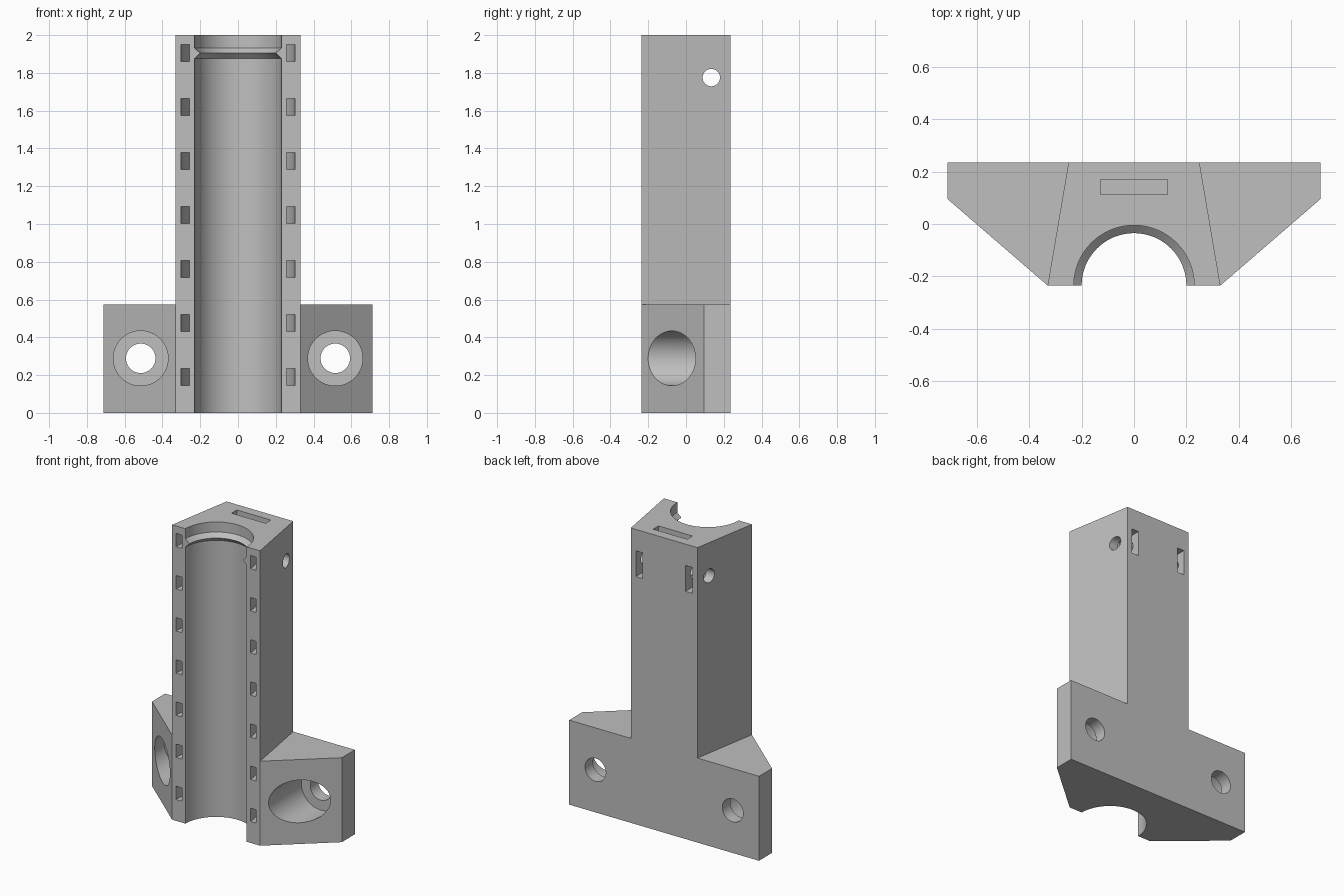
import bpy, bmesh, math
from mathutils import Matrix, Vector

if "Cube" in bpy.data.objects:
    bpy.data.objects.remove(bpy.data.objects["Cube"])

H, BASE_H, YB, YF = 2.0, 0.573, 0.235, -0.235

grey = bpy.data.materials.new("light_grey")
grey.diffuse_color = (0.52, 0.52, 0.52, 1)
grey.use_nodes = True
grey.node_tree.nodes["Principled BSDF"].inputs["Base Color"].default_value = grey.diffuse_color


def finish(bm, name):
    bmesh.ops.recalc_face_normals(bm, faces=bm.faces[:])
    me = bpy.data.meshes.new(name)
    bm.to_mesh(me)
    bm.free()
    me.materials.append(grey)
    ob = bpy.data.objects.new(name, me)
    bpy.context.collection.objects.link(ob)
    return ob


def lathe(name, profile, closed, seg=96):
    """Turn an (r, z) profile around the bore axis."""
    bm = bmesh.new()
    rings = [[bm.verts.new((r * math.cos(2 * math.pi * i / seg),
                            YF + r * math.sin(2 * math.pi * i / seg), z))
              for i in range(seg)] for r, z in profile]
    n = len(rings)
    for k in range(n if closed else n - 1):
        a, b = rings[k], rings[(k + 1) % n]
        for i in range(seg):
            j = (i + 1) % seg
            bm.faces.new((a[i], a[j], b[j], b[i]))
    if not closed:
        bm.faces.new(rings[0])
        bm.faces.new(rings[-1])
    return finish(bm, name)


def rod(name, start, end, r, seg=64):
    """Cylinder between two points."""
    a, b = Vector(start), Vector(end)
    d = b - a
    bm = bmesh.new()
    m = Matrix.Translation((a + b) / 2) @ d.to_track_quat('Z', 'Y').to_matrix().to_4x4()
    bmesh.ops.create_cone(bm, cap_ends=True, segments=seg, radius1=r, radius2=r,
                          depth=d.length, matrix=m)
    return finish(bm, name)


def block(name, x0, x1, y0, y1, z0, z1):
    bm = bmesh.new()
    m = (Matrix.Translation(((x0 + x1) / 2, (y0 + y1) / 2, (z0 + z1) / 2))
         @ Matrix.Diagonal((x1 - x0, y1 - y0, z1 - z0, 1)))
    bmesh.ops.create_cube(bm, size=1, matrix=m)
    return finish(bm, name)


# Holder body: wide chamfered foot with a tapered tower rising from it
outline = [(-0.712, YB), (-0.712, 0.095), (-0.33, YF), (0.33, YF),
           (0.712, 0.095), (0.712, YB), (0.25, YB), (-0.25, YB)]
bm = bmesh.new()
low = [bm.verts.new((x, y, 0)) for x, y in outline]
mid = [bm.verts.new((x, y, BASE_H)) for x, y in outline]
tower = (2, 3, 6, 7)
top = [bm.verts.new((*outline[i], H)) for i in tower]
bm.faces.new(low[::-1])
for i in range(8):
    j = (i + 1) % 8
    bm.faces.new((low[i], low[j], mid[j], mid[i]))
for wing in ((7, 0, 1, 2), (3, 4, 5, 6)):
    bm.faces.new([mid[i] for i in wing])
for k in range(4):
    n = (k + 1) % 4
    bm.faces.new((mid[tower[k]], mid[tower[n]], top[n], top[k]))
bm.faces.new(top)
body = finish(bm, "bearing_holder")

cutters = []
# Half-round bore, leaving a small V-shaped retaining ridge near the top
cutters.append(lathe("bore_cutter", [(0.23, -0.1), (0.23, 1.875), (0.2, 1.905),
                                     (0.23, 1.932), (0.23, 2.1)], False))
# Curved tie channels wrapping around the bore
for i in range(7):
    z = 0.19 + i * 2 / 7
    cutters.append(lathe("tie_channel_cutter", [(0.257, z - 0.045), (0.301, z - 0.045),
                                                (0.301, z + 0.045), (0.257, z + 0.045)], True))
for s in (-1, 1):
    # Counterbored mounting holes in the foot
    x = s * 0.515
    cutters.append(rod("counterbore_cutter", (x, -0.6, 0.289), (x, 0.15, 0.289), 0.145))
    cutters.append(rod("screw_hole_cutter", (x, -0.5, 0.289), (x, 0.5, 0.289), 0.078))
    # Nut slots in the back of the tower
    xa, xb = sorted((s * 0.16, s * 0.212))
    cutters.append(block("nut_slot_cutter", xa, xb, 0.047, 0.4, 1.68, 1.855))
# Slot in the top and the cross hole through the tower
cutters.append(block("top_slot_cutter", -0.128, 0.128, 0.113, 0.17, 1.6, 2.2))
cutters.append(rod("cross_hole_cutter", (-0.6, 0.134, 1.775), (0.6, 0.134, 1.775), 0.046, 48))

# Cut everything out of the body
bpy.context.view_layer.objects.active = body
body.select_set(True)
for c in cutters:
    mod = body.modifiers.new("cut", 'BOOLEAN')
    mod.operation = 'DIFFERENCE'
    mod.solver = 'EXACT'
    mod.object = c
    bpy.ops.object.modifier_apply(modifier=mod.name)
    bpy.data.objects.remove(c, do_unlink=True)

bpy.ops.object.shade_smooth_by_angle(angle=math.radians(25))
